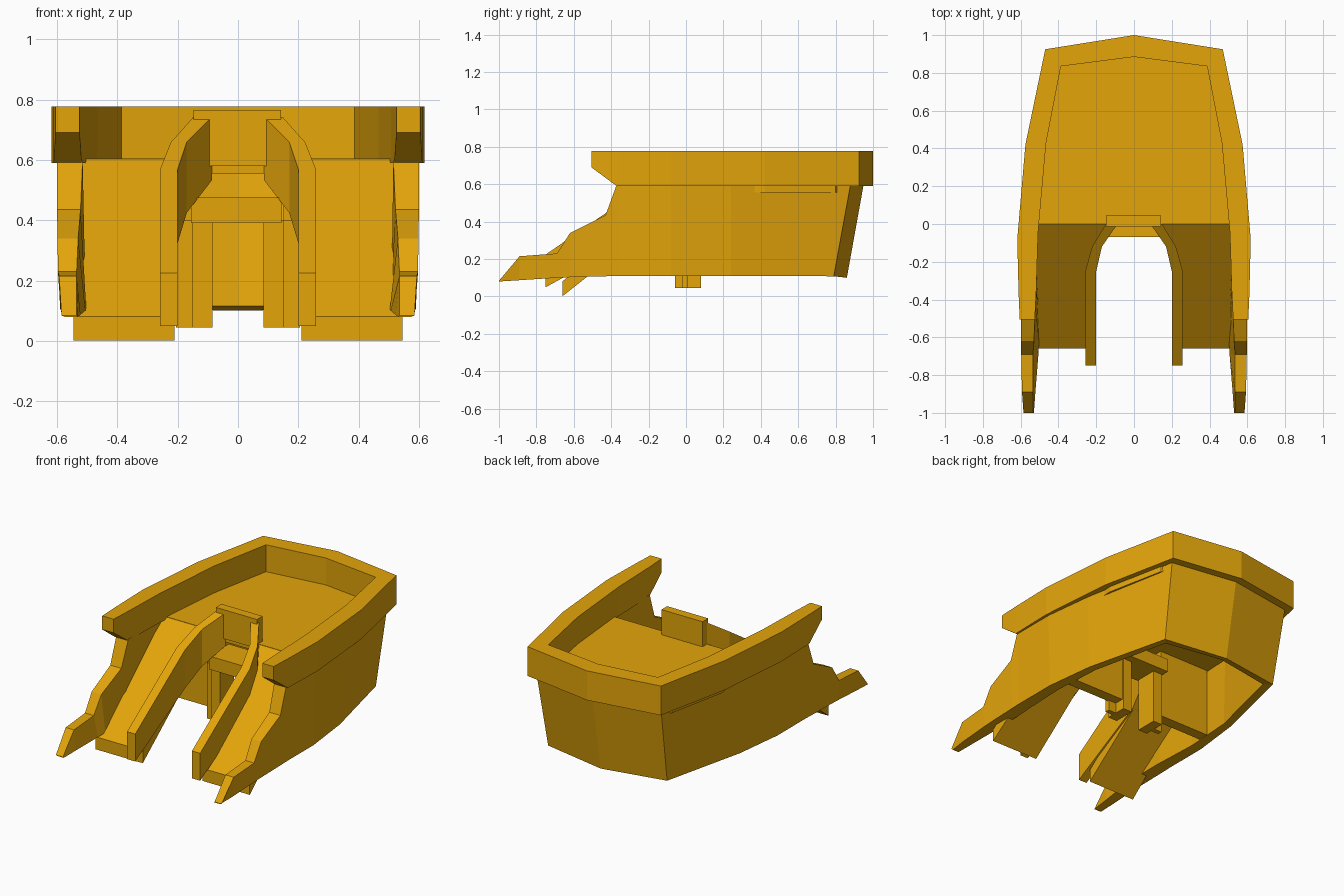
import bpy, bmesh

if "Cube" in bpy.data.objects:
    bpy.data.objects.remove(bpy.data.objects["Cube"], do_unlink=True)

orange = bpy.data.materials.new("golden_orange")
orange.use_nodes = True
orange.diffuse_color = (0.77, 0.375, 0.003, 1)
orange.node_tree.nodes["Principled BSDF"].inputs["Base Color"].default_value = orange.diffuse_color


def finish(name, bm):
    bmesh.ops.recalc_face_normals(bm, faces=bm.faces)
    mesh = bpy.data.meshes.new(name)
    bm.to_mesh(mesh)
    bm.free()
    mesh.materials.append(orange)
    ob = bpy.data.objects.new(name, mesh)
    bpy.context.collection.objects.link(ob)
    return ob


def loft(name, sections):
    """Join four-cornered sections into a capped solid."""
    bm = bmesh.new()
    rings = [[bm.verts.new(p) for p in s] for s in sections]
    for a, b in zip(rings, rings[1:]):
        for i in range(4):
            j = (i + 1) % 4
            bm.faces.new((a[i], a[j], b[j], b[i]))
    bm.faces.new(rings[0])
    bm.faces.new(rings[-1][::-1])
    return finish(name, bm)


def mirrored(sections):
    """Continue a half run of sections round the stern to the other side."""
    return sections + [[(-x, y, z) for x, y, z in s] for s in sections[-2::-1]]


def slab(name, outline, top, depth):
    """Solid under a plan outline; top is a height rule on y."""
    bm = bmesh.new()
    upper = [bm.verts.new((x, y, top(y))) for x, y in outline]
    lower = [bm.verts.new((x, y, top(y) - depth)) for x, y in outline]
    bm.faces.new(upper)
    bm.faces.new(lower[::-1])
    for i in range(len(outline)):
        j = (i + 1) % len(outline)
        bm.faces.new((upper[i], lower[i], lower[j], upper[j]))
    return finish(name, bm)


def box(name, x0, x1, y0, y1, z0, z1):
    return slab(name, [(x0, y0), (x1, y0), (x1, y1), (x0, y1)], lambda y: z1, z1 - z0)


# Hull wall: y, bottom, top, outer x, inner x at top, inner x at bottom
sides = [(-1.0, 0.08, 0.084, 0.585, 0.535, 0.53), (-0.89, 0.087, 0.215, 0.593, 0.535, 0.522),
         (-0.69, 0.1, 0.23, 0.597, 0.535, 0.506), (-0.62, 0.103, 0.34, 0.598, 0.53, 0.503),
         (-0.43, 0.108, 0.435, 0.6, 0.522, 0.505), (-0.37, 0.11, 0.6, 0.6, 0.515, 0.508),
         (-0.08, 0.11, 0.6, 0.6, 0.525, 0.52), (0.24, 0.11, 0.6, 0.562, 0.51, 0.5)]
hull = [[(xo - 0.01, y, zb), (xo, y, zt), (xi, y, zt), (xb, y, zb)]
        for y, zb, zt, xo, xi, xb in sides]
# Leaning stern corner and stern centre
hull.append([(0.42, 0.79, 0.108), (0.44, 0.88, 0.6), (0.395, 0.835, 0.6), (0.38, 0.745, 0.115)])
hull.append([(0, 0.86, 0.1), (0, 0.95, 0.6), (0, 0.9, 0.6), (0, 0.81, 0.115)])
loft("hull_wall", mirrored(hull))

# Thick rim: outer x, y, inner x, y, bottom
rim = [(0.605, -0.505, 0.525, -0.505, 0.69), (0.611, -0.37, 0.518, -0.37, 0.59),
       (0.618, -0.08, 0.508, -0.05, 0.59), (0.575, 0.42, 0.465, 0.43, 0.59),
       (0.47, 0.925, 0.387, 0.835, 0.59), (0, 1.0, 0, 0.885, 0.59)]
loft("rim", mirrored([[(xo, yo, zb), (xo, yo, 0.777), (xi, yi, 0.777), (xi, yi, zb)]
                      for xo, yo, xi, yi, zb in rim]))

# Deck, its widest edges just breaking through the hull
half = [(0.52, 0), (0.54, 0.42), (0.462, 0.8), (0.39, 0.86)]
slab("deck", half + [(0, 0.92)] + [(-x, y) for x, y in half[::-1]], lambda y: 0.605, 0.05)

# Slides, rails, bulkheads and legs on both sides
rail_path = [(0.2, 0.258, -0.75, 0.175), (0.2, 0.258, -0.25, 0.245),
             (0.17, 0.222, -0.12, 0.235), (0.087, 0.148, 0.0, 0.21)]
for side, s in (("left", 1), ("right", -1)):
    slab(side + "_slide",
         [(s * x, y) for x, y in [(0.21, -0.66), (0.545, -0.66), (0.52, 0),
                                  (0.14, 0), (0.21, -0.16)]],
         lambda y: 0.603 + y * 0.79, 0.08)
    rail = []
    for xi, xo, y, depth in rail_path:
        z = 0.742 + y * 0.69
        rail.append([(s * xi, y, z - depth), (s * xi, y, z), (s * xo, y, z), (s * xo, y, z - depth)])
    loft(side + "_slide_rail", rail)
    box(side + "_bulkhead", *sorted((s * 0.15, s * 0.51)), 0.0, 0.07, 0.112, 0.56)
    box(side + "_leg", *sorted((s * 0.085, s * 0.15)), -0.06, 0.08, 0.045, 0.4)
    box(side + "_leg_flange", *sorted((s * 0.15, s * 0.205)), -0.02, 0.01, 0.045, 0.4)

# Cross pieces between the slides
box("lower_crossbar", -0.155, 0.145, -0.07, 0.13, 0.39, 0.475)
box("top_panel", -0.148, 0.142, -0.012, 0.045, 0.58, 0.765)
